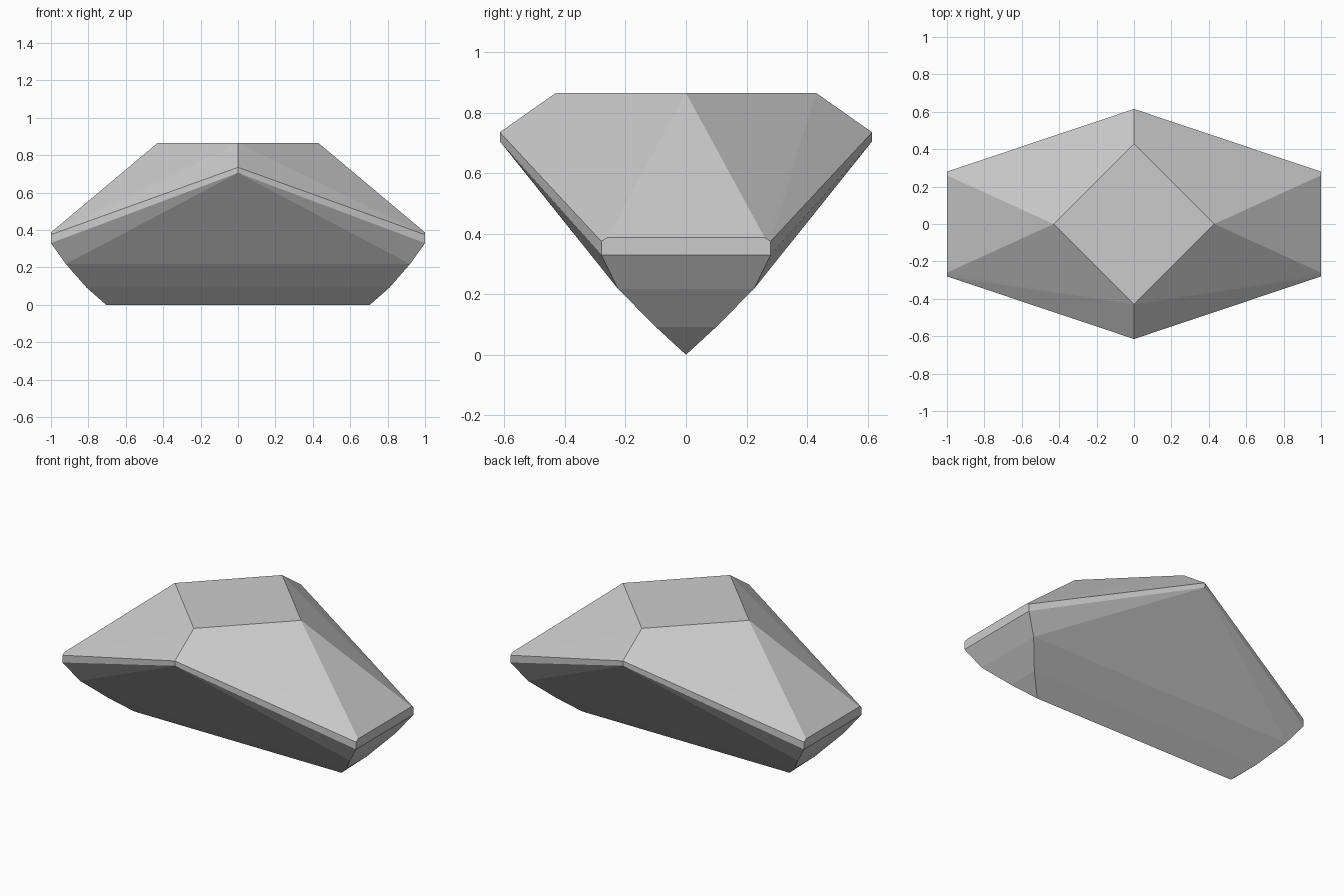
import bpy
import bmesh
from itertools import product

cube = bpy.data.objects.get("Cube")
if cube:
    bpy.data.objects.remove(cube, do_unlink=True)

# One quarter of the cut stone; the rest follows by mirroring
table = [(0.43, 0, 0.865), (0, 0.43, 0.865)]
girdle = [(0, 0.615, 0.735), (0, 0.615, 0.705),
          (1, 0.26, 0.387), (1, 0.28, 0.375), (1, 0.28, 0.33)]
pavilion = [(0.92, 0.225, 0.218), (0.81, 0.1, 0.092), (0.705, 0, 0)]

# Mirror the corners in x and y, dropping doubles on the axes
corners = {(x * sx, y * sy, z)
           for x, y, z in table + girdle + pavilion
           for sx, sy in product((1, -1), repeat=2)}

# Flat facets stretched over the corners
bm = bmesh.new()
for corner in sorted(corners):
    bm.verts.new(corner)
bmesh.ops.convex_hull(bm, input=bm.verts[:])
bmesh.ops.dissolve_limit(bm, angle_limit=0.004, verts=bm.verts[:], edges=bm.edges[:])
bmesh.ops.recalc_face_normals(bm, faces=bm.faces[:])

mesh = bpy.data.meshes.new("gemstone")
bm.to_mesh(mesh)
bm.free()
gem = bpy.data.objects.new("gemstone", mesh)
bpy.context.collection.objects.link(gem)

# Pale grey stone
grey = (0.6, 0.6, 0.6, 1)
stone = bpy.data.materials.new("pale grey stone")
stone.use_nodes = True
stone.diffuse_color = grey
stone.node_tree.nodes["Principled BSDF"].inputs["Base Color"].default_value = grey
mesh.materials.append(stone)
